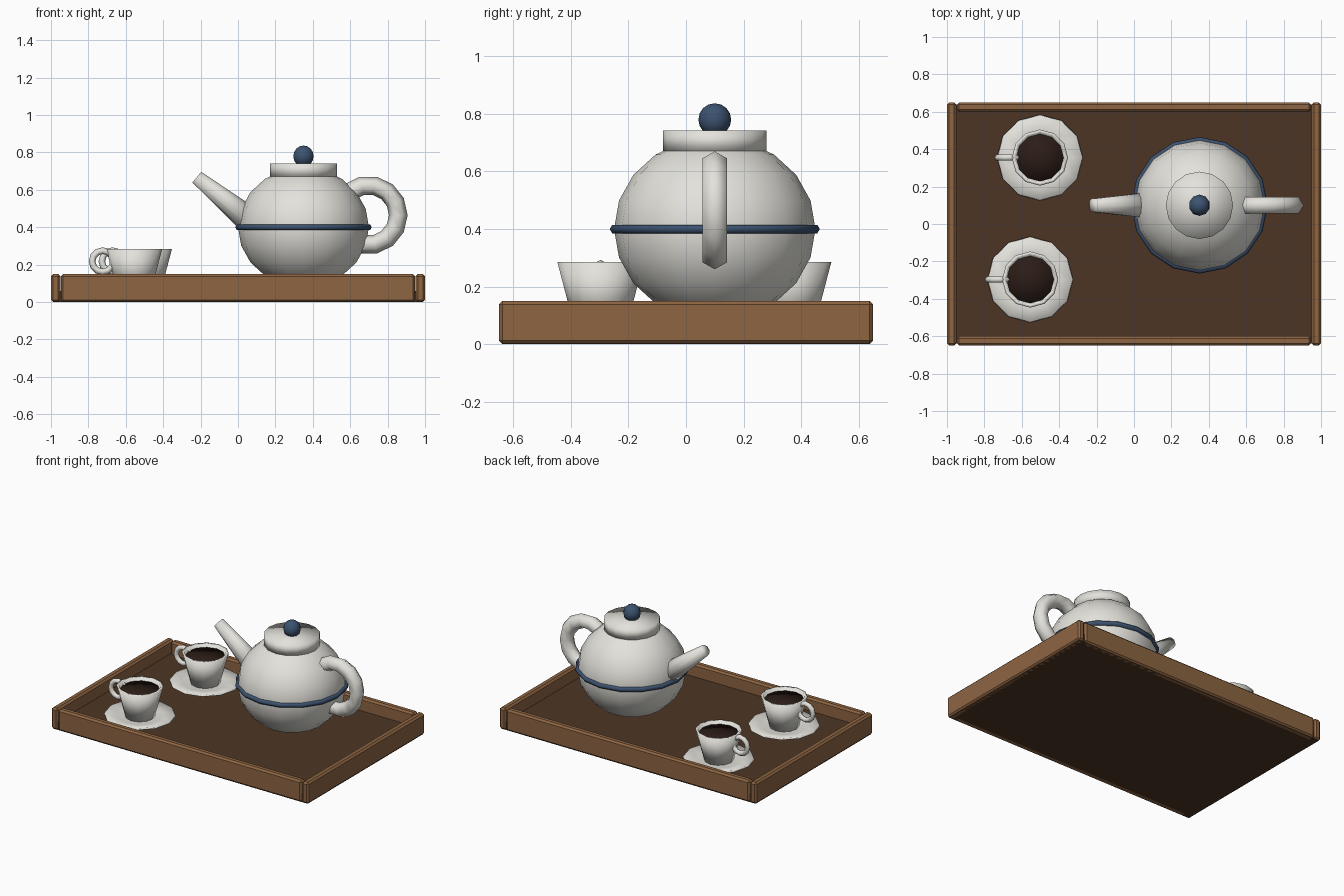
import bpy, bmesh, math
from mathutils import Vector, Matrix

if "Cube" in bpy.data.objects:
    bpy.data.objects.remove(bpy.data.objects["Cube"])


def material(name, color):
    m = bpy.data.materials.new(name)
    m.diffuse_color = (*color, 1)
    m.use_nodes = True
    m.node_tree.nodes["Principled BSDF"].inputs["Base Color"].default_value = m.diffuse_color
    return m


WOOD = material("wood", (0.27, 0.13, 0.055))
DARK = material("dark_wood", (0.075, 0.036, 0.018))
WHITE = material("porcelain", (0.77, 0.76, 0.71))
BLUE = material("blue_glaze", (0.045, 0.085, 0.16))
COFFEE = material("coffee", (0.025, 0.012, 0.008))


def finish(name, bm, mat, smooth=True):
    bmesh.ops.recalc_face_normals(bm, faces=bm.faces)
    me = bpy.data.meshes.new(name)
    bm.to_mesh(me)
    bm.free()
    me.materials.append(mat)
    for p in me.polygons:
        p.use_smooth = smooth
    ob = bpy.data.objects.new(name, me)
    bpy.context.collection.objects.link(ob)
    return ob


def box(name, lo, hi, mat, bevel=0):
    bm = bmesh.new()
    lo, hi = Vector(lo), Vector(hi)
    bmesh.ops.create_cube(bm, size=1, matrix=Matrix.Translation((lo + hi) / 2)
                          @ Matrix.Diagonal((*(hi - lo), 1)))
    if bevel:
        bmesh.ops.bevel(bm, geom=bm.edges[:], offset=bevel, segments=1,
                        affect='EDGES', profile=0.5)
    return finish(name, bm, mat, False)


def lathe(name, profile, center, sides, mat):
    bm = bmesh.new()
    vs = [bm.verts.new((r, 0, z)) for r, z in profile]
    es = [bm.edges.new(e) for e in zip(vs, vs[1:])]
    bmesh.ops.spin(bm, geom=vs + es, cent=(0, 0, 0), axis=(0, 0, 1),
                   angle=math.tau, steps=sides, use_merge=False)
    bmesh.ops.remove_doubles(bm, verts=bm.verts[:], dist=1e-4)
    bmesh.ops.translate(bm, verts=bm.verts[:], vec=center)
    return finish(name, bm, mat)


def torus(name, center, major, minor, n, m, mat, upright=False):
    bm = bmesh.new()
    rings = []
    for i in range(n):
        a = math.tau * i / n
        ring = []
        for j in range(m):
            b = math.tau * j / m
            r = major + minor * math.cos(b)
            p = Vector((r * math.cos(a), r * math.sin(a), minor * math.sin(b)))
            if upright:
                p = Vector((p.x, -p.z, p.y))
            ring.append(bm.verts.new(p + Vector(center)))
        rings.append(ring)
    for i in range(n):
        for j in range(m):
            a, b = rings[i], rings[(i + 1) % n]
            bm.faces.new((a[j], b[j], b[(j + 1) % m], a[(j + 1) % m]))
    return finish(name, bm, mat)


def ball(name, center, r, rz, sides, rings, mat):
    bm = bmesh.new()
    bmesh.ops.create_uvsphere(bm, u_segments=sides, v_segments=rings, radius=1,
                              matrix=Matrix.Translation(center)
                              @ Matrix.Diagonal((r, r, rz, 1)))
    return finish(name, bm, mat)


# Tray: floor board and four chamfered rails
box("tray_floor", (-0.99, -0.64, 0), (0.99, 0.64, 0.06), DARK)
for s, side in ((-1, "left"), (1, "right")):
    x = sorted((s * 0.95, s * 1.0))
    box(side + "_rail", (x[0], -0.65, 0), (x[1], 0.65, 0.15), WOOD, 0.012)
for s, side in ((-1, "front"), (1, "back")):
    y = sorted((s * 0.60, s * 0.65))
    box(side + "_rail", (-0.947, y[0], 0), (0.947, y[1], 0.15), WOOD, 0.012)

# Teapot
TX, TY = 0.35, 0.1
ball("teapot_body", (TX, TY, 0.40), 0.35, 0.32, 16, 10, WHITE)
torus("teapot_band", (TX, TY, 0.40), 0.348, 0.017, 16, 6, BLUE)
lathe("teapot_lid", [(0, 0.67), (0.18, 0.67), (0.18, 0.742), (0, 0.742)],
      (TX, TY, 0), 16, WHITE)
ball("lid_knob", (TX, TY, 0.78), 0.057, 0.057, 10, 8, BLUE)
torus("teapot_handle", (0.697, TY, 0.465), 0.16, 0.05, 14, 6, WHITE, True)

# Spout: tapered cone from inside the body to the tip
base, tip = Vector((0.104, TY, 0.402)), Vector((-0.22, TY, 0.668))
axis = tip - base
bm = bmesh.new()
bmesh.ops.create_cone(bm, cap_ends=True, segments=10, radius1=0.077, radius2=0.037,
                      depth=axis.length,
                      matrix=Matrix.Translation((base + tip) / 2)
                      @ axis.to_track_quat('Z', 'Y').to_matrix().to_4x4())
finish("teapot_spout", bm, WHITE)

# Cups on saucers
for name, cx, cy in (("back", -0.503, 0.355), ("front", -0.555, -0.297)):
    c = (cx, cy, 0)
    lathe(name + "_saucer", [(0, 0.06), (0.14, 0.06), (0.23, 0.08), (0.225, 0.09),
                             (0.14, 0.075), (0, 0.075)], c, 12, WHITE)
    lathe(name + "_cup", [(0, 0.075), (0.095, 0.075), (0.15, 0.285), (0.133, 0.285),
                          (0.12, 0.24), (0, 0.24)], c, 12, WHITE)
    lathe(name + "_coffee", [(0, 0.255), (0.128, 0.255), (0.128, 0.263), (0, 0.263)],
          c, 12, COFFEE)
    torus(name + "_cup_handle", (cx - 0.168, cy, 0.218), 0.057, 0.018, 12, 6, WHITE, True)
